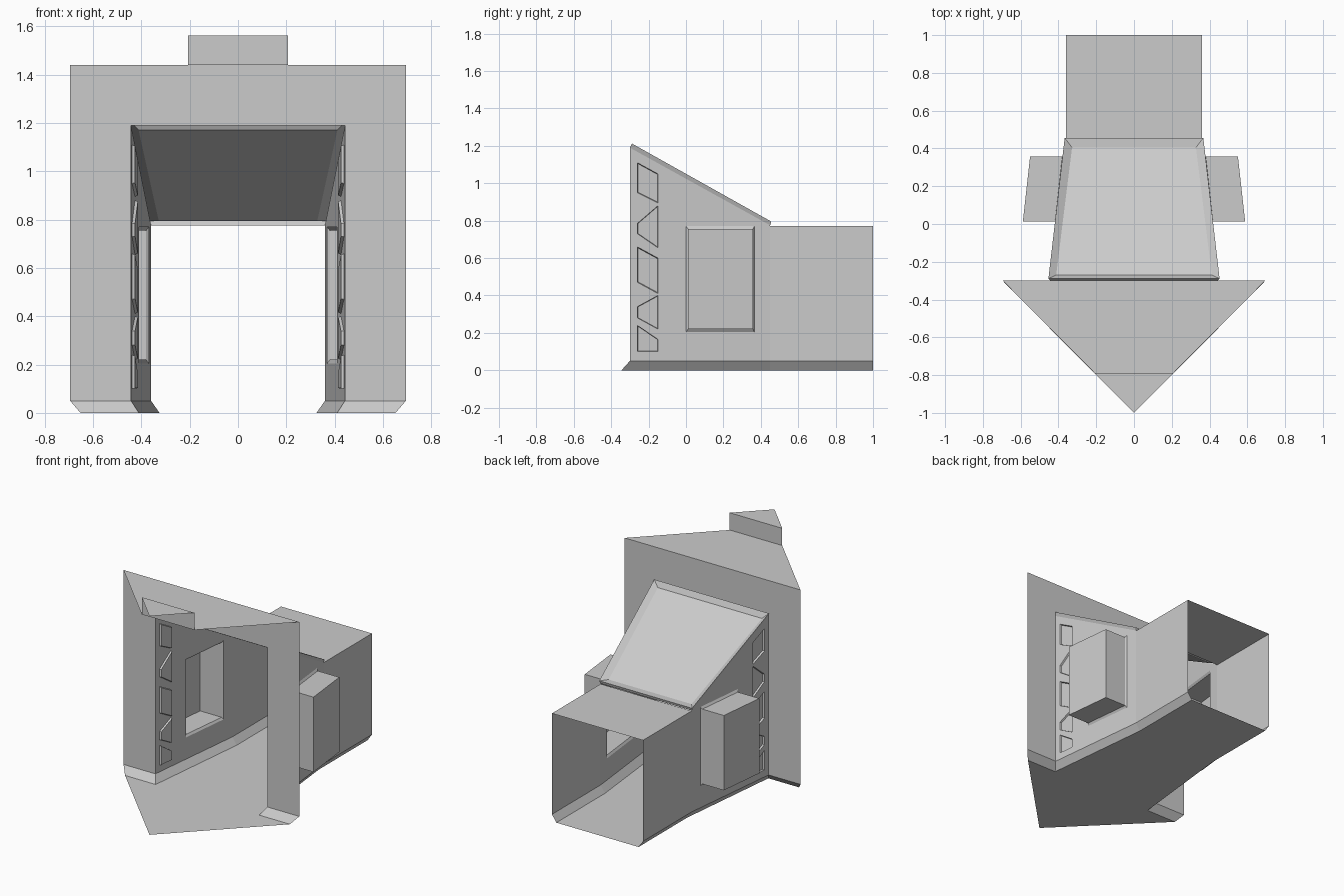
import bpy, bmesh
from mathutils import Vector

if "Cube" in bpy.data.objects:
    bpy.data.objects.remove(bpy.data.objects["Cube"])


def make(name, faces, mirror=False):
    """Build an object from polygons (lists of points), optionally mirrored across x."""
    bm = bmesh.new()
    for f in faces:
        bm.faces.new([bm.verts.new(p) for p in f])
    return finish(name, bm, mirror)


def finish(name, bm, mirror=False):
    bmesh.ops.remove_doubles(bm, verts=bm.verts[:], dist=0.0005)
    bmesh.ops.recalc_face_normals(bm, faces=bm.faces[:])
    me = bpy.data.meshes.new(name)
    bm.to_mesh(me)
    bm.free()
    ob = bpy.data.objects.new(name, me)
    bpy.context.collection.objects.link(ob)
    if mirror:
        ob.modifiers.new("Mirror", 'MIRROR').use_clip = False
    return ob


def bridge(a, b, closed=True):
    """Quads joining two equal point lists."""
    n = len(a)
    return [[a[i], a[(i + 1) % n], b[(i + 1) % n], b[i]]
            for i in range(n if closed else n - 1)]


W0, W1, YF, YB = 0.443, 0.36, -0.30, 0.45


def on_wall(loop, off=0.0):
    """Place (y, z) points on the tapering side wall, pushed outward by off."""
    return [(W0 + (W1 - W0) * (y - YF) / (YB - YF) + off, y, z) for y, z in loop]


def rect(y0, y1, z0, z1):
    return [(y0, z0), (y1, z0), (y1, z1), (y0, z1)]


def shrink(loop, k):
    cy = sum(p[0] for p in loop) / len(loop)
    cz = sum(p[1] for p in loop) / len(loop)
    return [(cy + (y - cy) * k, cz + (z - cz) * k) for y, z in loop]


# Vent openings: z at bottom front, bottom back, top back, top front
vents = [[(-0.26, a), (-0.15, b), (-0.15, c), (-0.26, d)] for a, b, c, d in (
    (0.95, 0.895, 1.05, 1.11), (0.73, 0.655, 0.88, 0.785),
    (0.47, 0.41, 0.60, 0.66), (0.28, 0.22, 0.40, 0.34),
    (0.10, 0.10, 0.165, 0.24))]
window = rect(0.0, 0.365, 0.205, 0.77)

# Tapering side walls with window and vent openings
outline = [(YF, 0.05), (YB, 0.05), (YB, 0.775), (YF, 1.19)]
bm = bmesh.new()
edges = []
for loop in [outline, window] + vents:
    vs = [bm.verts.new(p) for p in on_wall(loop)]
    edges += [bm.edges.new((vs[i], vs[(i + 1) % len(vs)])) for i in range(len(vs))]
bmesh.ops.triangle_fill(bm, use_beauty=True, use_dissolve=False, edges=edges,
                        normal=Vector((1, 0.11, 0)).normalized())
finish("side_walls", bm, True)

# Shallow vent panels
faces = []
for v in vents:
    inner = on_wall(shrink(v, 0.95), -0.012)
    faces += bridge(on_wall(v), inner) + [inner]
make("vent_panels", faces, True)

# Window alcoves with a narrow frame
lip = on_wall(rect(0.012, 0.358, 0.22, 0.755), 0.01)
back = on_wall(rect(0.012, 0.358, 0.22, 0.755), 0.18)
make("window_alcoves", bridge(on_wall(window), lip) + bridge(lip, back) + [back], True)

# Rear passage walls and ceiling
make("passage_walls", [[(W1, YB, 0.05), (W1, 1, 0.05), (W1, 1, 0.772), (W1, YB, 0.772)]], True)
make("passage_ceiling", [[(-W1, YB, 0.772), (W1, YB, 0.772), (W1, 1, 0.772), (-W1, 1, 0.772)]])


# Sloped roof: raised rim with a sunken panel
def roof_loop(xf, yf, zf, xb, yb, zb):
    return [(-xf, yf, zf), (xf, yf, zf), (xb, yb, zb), (-xb, yb, zb)]


base = roof_loop(W0, YF, 1.19, W1, YB, 0.775)
rim = roof_loop(0.453, -0.289, 1.212, 0.367, 0.456, 0.795)
panel = roof_loop(0.412, -0.27, 1.172, 0.328, 0.405, 0.795)
make("sloped_roof", bridge(base, rim) + bridge(rim, panel) + [panel])

# Front portal face: a jamb each side and a lintel
make("portal_jambs", [[(W0, YF, 0.05), (0.695, YF, 0.05), (0.695, YF, 1.19), (W0, YF, 1.19)]], True)
make("portal_lintel", [[(-0.695, YF, 1.19), (0.695, YF, 1.19), (0.695, YF, 1.44), (-0.695, YF, 1.44)]])

# Slanted skirting between walls and floor
top = [(0.695, YF, 0.05), (W0, YF, 0.05), (W1, YB, 0.05), (W1, 1, 0.05)]
foot = [(0.652, -0.345, 0), (0.41, -0.345, 0), (0.325, YB, 0), (0.325, 1, 0)]
make("skirting", bridge(top, foot, False), True)

# Floor
make("floor", [[(0, -1, 0)] + foot + [(-x, y, z) for x, y, z in reversed(foot)]])

# Triangular front ceiling with a raised tip
s, t = 0.208, -0.79
make("front_ceiling", [
    [(-0.695, YF, 1.44), (0.695, YF, 1.44), (s, t, 1.44), (-s, t, 1.44)],
    [(-s, t, 1.44), (s, t, 1.44), (s, t, 1.563), (-s, t, 1.563)],
    [(-s, t, 1.563), (s, t, 1.563), (0, -1, 1.563)]])
